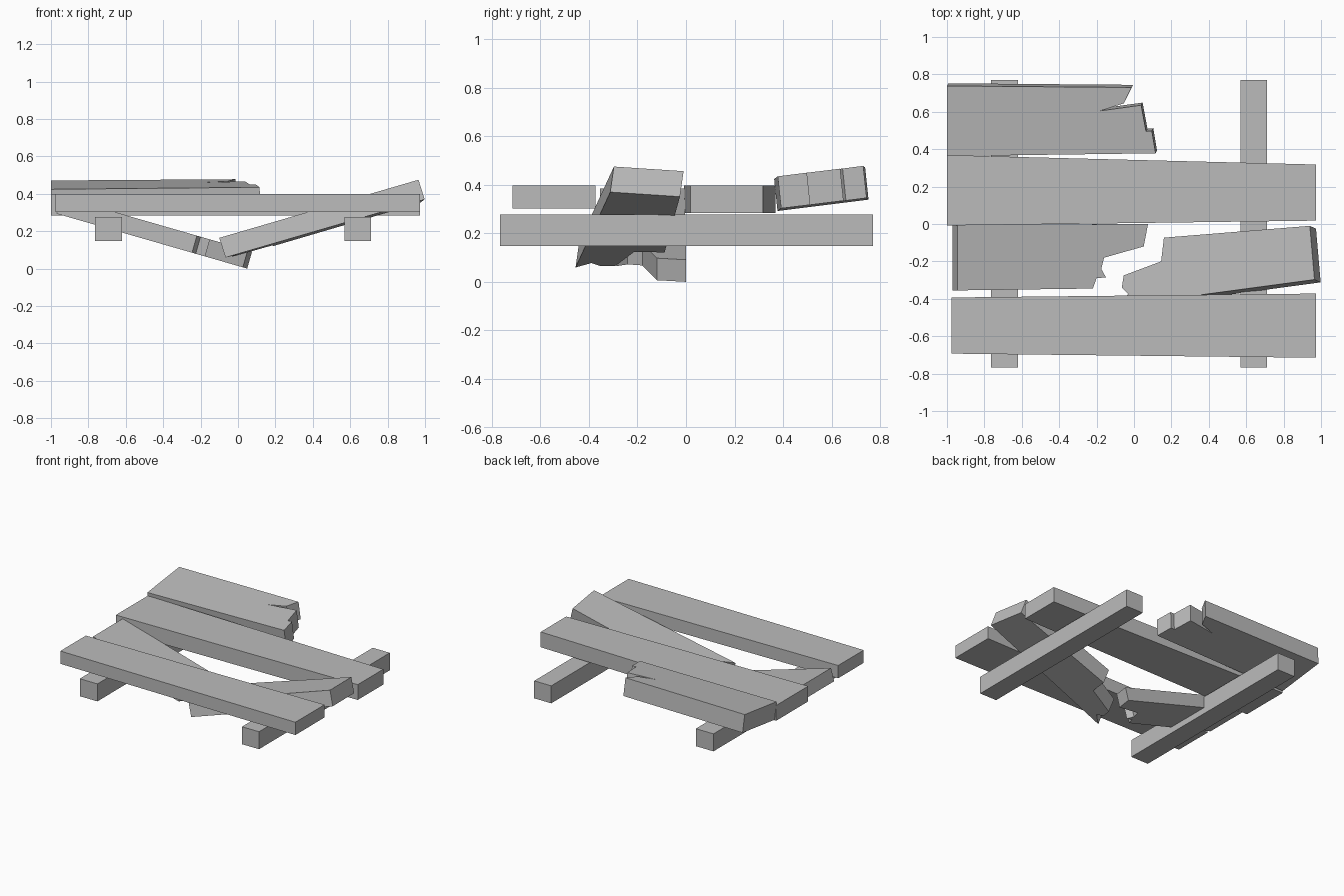
import bpy, bmesh

if "Cube" in bpy.data.objects:
    bpy.data.objects.remove(bpy.data.objects["Cube"])

wood = bpy.data.materials.new("grey_wood")
wood.diffuse_color = (0.5, 0.5, 0.5, 1)
wood.use_nodes = True
wood.node_tree.nodes["Principled BSDF"].inputs["Base Color"].default_value = wood.diffuse_color


def board(name, outline, top, drop):
    """Extrude a plan outline lying on the plane z = top(x, y) by the drop vector."""
    bm = bmesh.new()
    verts = [bm.verts.new((x, y, top(x, y))) for x, y in outline]
    face = bm.faces.new(verts)
    ext = bmesh.ops.extrude_face_region(bm, geom=[face], use_keep_orig=True)
    low = [g for g in ext["geom"] if isinstance(g, bmesh.types.BMVert)]
    bmesh.ops.translate(bm, verts=low, vec=drop)
    bmesh.ops.triangulate(bm, faces=[f for f in bm.faces if len(f.verts) > 4])
    bmesh.ops.recalc_face_normals(bm, faces=bm.faces[:])
    mesh = bpy.data.meshes.new(name)
    bm.to_mesh(mesh)
    bm.free()
    mesh.materials.append(wood)
    obj = bpy.data.objects.new(name, mesh)
    bpy.context.collection.objects.link(obj)
    return obj


# Support beams
for name, x0, x1 in (("left_beam", -0.765, -0.62), ("right_beam", 0.57, 0.71)):
    board(name, [(x0, -0.767), (x1, -0.767), (x1, 0.77), (x0, 0.77)],
          lambda x, y: 0.277, (0, 0, -0.13))

# Whole planks
board("front_plank", [(-0.977, -0.693), (0.973, -0.715), (0.973, -0.372), (-0.977, -0.393)],
      lambda x, y: 0.398, (0, 0, -0.095))
board("middle_plank", [(-1.0, -0.008), (0.973, 0.018), (0.973, 0.318), (-1.0, 0.368)],
      lambda x, y: 0.398, (0, 0, -0.114))

# Back plank, rolled and splintered at its right end
board("back_broken_plank",
      [(-1.0, 0.363), (0.115, 0.378), (0.095, 0.498), (-0.16, 0.473), (0.065, 0.49),
       (0.038, 0.635), (-0.18, 0.605), (-0.055, 0.645), (-0.013, 0.73), (-1.0, 0.738)],
      lambda x, y: 0.478 + 0.008 * x + 0.125 * (y - 0.73), (0.008, 0.014, -0.132))

# Snapped plank, left half sagging down to the ground
board("left_snapped_plank",
      [(-0.945, -0.355), (-0.22, -0.345), (-0.2, -0.29), (-0.15, -0.285), (-0.175, -0.24),
       (-0.16, -0.18), (0.052, -0.12), (0.075, 0.0), (-0.945, -0.005)],
      lambda x, y: 0.385 - 0.288 * (x + 0.945), (-0.026, 0, -0.091))

# Snapped plank, right half twisted with its outer end raised
board("right_snapped_plank",
      [(0.965, -0.297), (0.94, -0.01), (0.16, -0.073), (0.145, -0.2), (-0.055, -0.275),
       (-0.065, -0.34), (-0.03, -0.375), (-0.1, -0.44)],
      lambda x, y: 0.475 + 0.297 * (x - 0.965) - 0.04 * (y + 0.297), (0.033, -0.015, -0.105))
